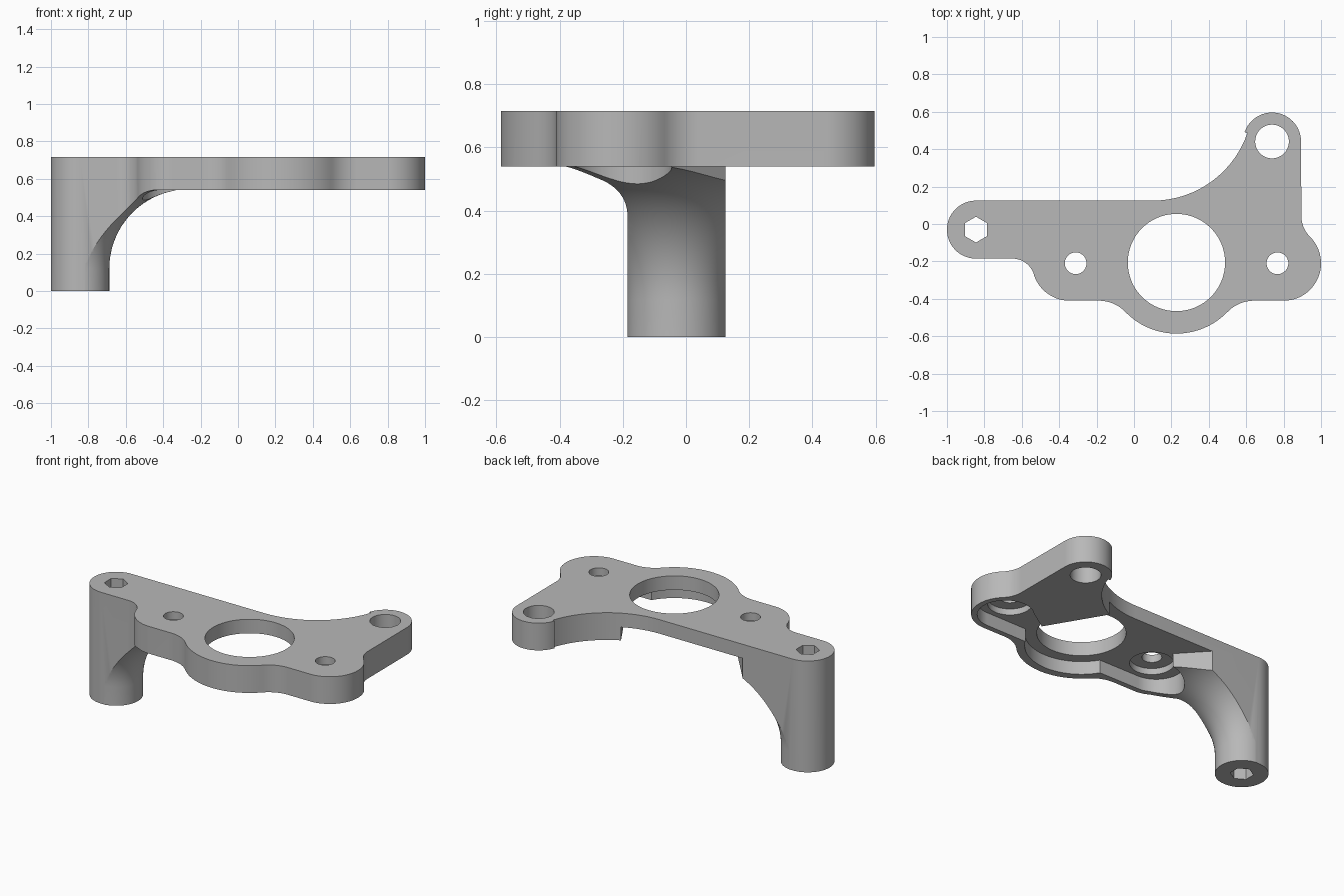
import bpy, bmesh
from math import sin, cos, pi, radians

cube = bpy.data.objects.get("Cube")
if cube:
    bpy.data.objects.remove(cube, do_unlink=True)

TOP, UNDER, POCKET, SEAT = 0.715, 0.54, 0.625, 0.665
POST = (-0.845, -0.03)
LEFT, RIGHT, BORE = (-0.345, -0.21), (0.8, -0.21), (0.227, -0.206)

grey = bpy.data.materials.new("plain grey")
grey.use_nodes = True
grey.diffuse_color = (0.48, 0.48, 0.48, 1)
grey.node_tree.nodes["Principled BSDF"].inputs["Base Color"].default_value = grey.diffuse_color


def arc(centre, r, a0, a1):
    """Points along an arc, angles in degrees."""
    n = max(3, round(abs(a1 - a0) / 4))
    angles = [radians(a0 + (a1 - a0) * i / n) for i in range(n + 1)]
    return [(centre[0] + r * cos(a), centre[1] + r * sin(a)) for a in angles]


def finish(name, bm):
    bmesh.ops.recalc_face_normals(bm, faces=bm.faces)
    mesh = bpy.data.meshes.new(name)
    bm.to_mesh(mesh)
    bm.free()
    mesh.materials.append(grey)
    obj = bpy.data.objects.new(name, mesh)
    bpy.context.collection.objects.link(obj)
    return obj


def prism(name, points, z0, z1):
    bm = bmesh.new()
    face = bm.faces.new([bm.verts.new((x, y, z0)) for x, y in points])
    out = bmesh.ops.extrude_face_region(bm, geom=[face])
    for v in out["geom"]:
        if isinstance(v, bmesh.types.BMVert):
            v.co.z = z1
    return finish(name, bm)


def lathe(name, profile, centre, steps=96):
    bm = bmesh.new()
    verts = [bm.verts.new((centre[0] + r, centre[1], z)) for r, z in profile]
    edges = [bm.edges.new(pair) for pair in zip(verts, verts[1:])]
    bmesh.ops.spin(bm, geom=verts + edges, cent=(*centre, 0), axis=(0, 0, 1),
                   angle=2 * pi, steps=steps)
    bmesh.ops.remove_doubles(bm, verts=bm.verts, dist=0.0001)
    return finish(name, bm)


def combine(body, tool, operation):
    mod = body.modifiers.new("combine", "BOOLEAN")
    mod.operation, mod.solver, mod.object = operation, "EXACT", tool
    bpy.context.view_layer.objects.active = body
    bpy.ops.object.modifier_apply(modifier=mod.name)
    bpy.data.objects.remove(tool, do_unlink=True)


# Bracket outline: post end, left lobe, bore lobe, right lobe, ear, back sweep
outline = (arc(POST, 0.155, 90, 270)
           + arc((-0.65, -0.305), 0.12, 90, 17)
           + arc(LEFT, 0.2, 197, 270)
           + arc((-0.188, -0.607), 0.197, 90, 44)
           + arc(BORE, 0.38, 224, 316)
           + arc((0.642, -0.607), 0.197, 136, 90)
           + arc(RIGHT, 0.2, 270, 405)
           + arc((1.053, 0.043), 0.158, 225, 180)
           + arc((0.738, 0.441), 0.155, 0, 161)
           + arc((0.1, 0.66), 0.535, -19, -90))
bracket = prism("mounting_bracket", outline, 0, TOP)

# Post flaring into the plate
flare = [(0, 0), (0.157, 0)] + arc((0.58, 0.12), 0.423, 180, 96)
flare += [(0.58, UNDER), (2.6, UNDER), (2.6, 0.9), (0, 0.9)]
combine(bracket, lathe("flare", flare, POST), "INTERSECT")

# Underside pocket, open at the back edge
pocket = ([(-0.56, 0.208), (-0.5, 0.135)]
          + arc(LEFT, 0.165, 86, 270)
          + arc(BORE, 0.33, 211, 329)
          + arc(RIGHT, 0.165, 270, 495)
          + [(0.55, -0.18), (0.33, 0.19), (0.28, 0.3), (-0.56, 0.3)])
combine(bracket, prism("pocket", pocket, 0.2, POCKET), "DIFFERENCE")

# Counterbores and through holes
for x in (-0.312, 0.767):
    seat = arc((x, -0.21), 0.13, 0, 360)[:-1]
    combine(bracket, prism("counterbore", seat, 0.3, SEAT), "DIFFERENCE")
    hole = arc((x, -0.21), 0.058, 0, 360)[:-1]
    combine(bracket, prism("screw_hole", hole, 0.2, 1), "DIFFERENCE")
for centre, r in ((BORE, 0.26), ((0.738, 0.441), 0.09)):
    combine(bracket, prism("round_hole", arc(centre, r, 0, 360)[:-1], 0.2, 1), "DIFFERENCE")
hexagon = [(POST[0] + 0.069 * cos(radians(a)), POST[1] + 0.069 * sin(radians(a)))
           for a in range(30, 390, 60)]
combine(bracket, prism("hex_hole", hexagon, -0.1, 1), "DIFFERENCE")

bpy.ops.object.select_all(action="DESELECT")
bracket.select_set(True)
bpy.context.view_layer.objects.active = bracket
bpy.ops.object.shade_smooth_by_angle(angle=radians(25))
